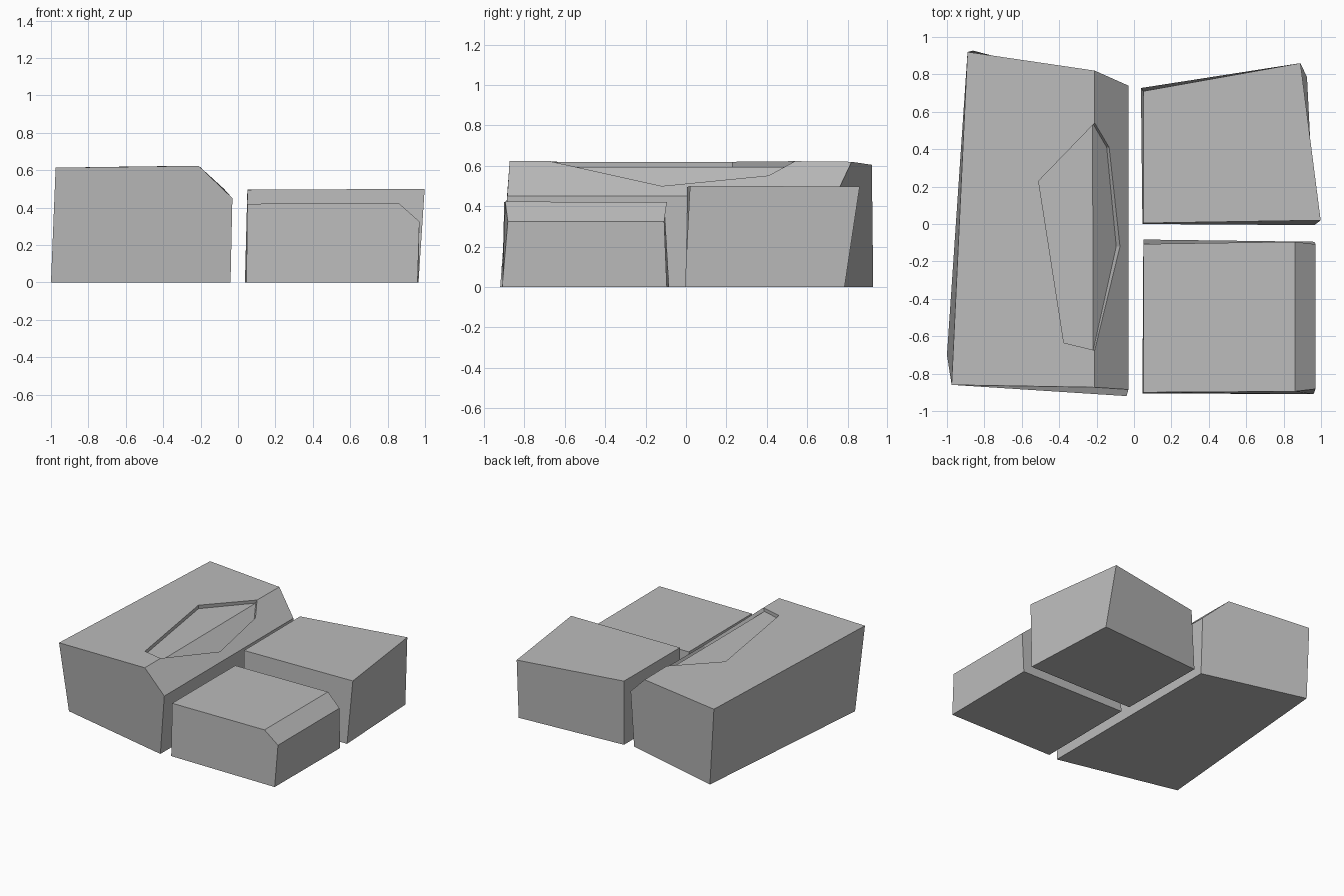
import bpy, bmesh

if "Cube" in bpy.data.objects:
    bpy.data.objects.remove(bpy.data.objects["Cube"])

stone = bpy.data.materials.new("stone grey")
stone.diffuse_color = (0.5, 0.5, 0.5, 1)
stone.use_nodes = True
stone.node_tree.nodes["Principled BSDF"].inputs["Base Color"].default_value = stone.diffuse_color


def build(name, points, faces):
    """Make one stone from named corner points and faces given as point names."""
    bm = bmesh.new()
    v = {k: bm.verts.new(p) for k, p in points.items()}
    for f in faces:
        bm.faces.new([v[k] for k in f.split()])
    bmesh.ops.recalc_face_normals(bm, faces=bm.faces)
    mesh = bpy.data.meshes.new(name)
    bm.to_mesh(mesh)
    bm.free()
    mesh.materials.append(stone)
    ob = bpy.data.objects.new(name, mesh)
    bpy.context.collection.objects.link(ob)
    return ob


# Corner names: f/b = front/back, l/r = left/right, 0 = ground, 1 = top,
# m = lower edge of the bevel on the right side.

# Large stone: leaning sides, bevelled right edge, chipped recess across the bevel
big = {
    "fl0": (-1.0, -0.70, 0), "fr0": (-0.04, -0.92, 0),
    "br0": (-0.04, 0.71, 0), "bl0": (-0.86, 0.927, 0),
    "fl1": (-0.975, -0.86, 0.613), "fr1": (-0.21, -0.873, 0.623),
    "br1": (-0.21, 0.82, 0.62), "bl1": (-0.89, 0.92, 0.605),
    "frm": (-0.03, -0.885, 0.45), "brm": (-0.03, 0.74, 0.45),
}
rim = [(-0.21, 0.54, 0.623), (-0.51, 0.23, 0.62), (-0.375, -0.635, 0.62),
       (-0.21, -0.675, 0.623), (-0.075, -0.12, 0.5), (-0.133, 0.41, 0.552)]
shift = [-0.012, 0, 0, -0.008, -0.02, -0.013]
for i, (x, y, z) in enumerate(rim):
    big[f"r{i}"] = (x, y, z)
    big[f"d{i}"] = (x + shift[i], y, z - 0.028)
big_faces = [
    "fl0 bl0 br0 fr0",                  # underside
    "fl0 fr0 frm fr1 fl1",              # front
    "bl0 bl1 br1 brm br0",              # back
    "fl0 fl1 bl1 bl0",                  # left
    "fr0 br0 brm frm",                  # right
    "fl1 fr1 r3 r2 r1 r0 br1 bl1",      # top around the recess
    "frm brm br1 r0 r5 r4 r3 fr1",      # bevel around the recess
    "d0 d1 d2 d3", "d0 d3 d4 d5",       # recess floor, folded at the bevel
]
big_faces += [f"r{i} r{(i + 1) % 6} d{(i + 1) % 6} d{i}" for i in range(6)]
build("large_stone", big, big_faces)

# Back right stone: plain leaning block
build("back_stone", {
    "fl0": (0.045, 0.0, 0), "fr0": (0.965, -0.006, 0),
    "br0": (0.925, 0.785, 0), "bl0": (0.037, 0.727, 0),
    "fl1": (0.05, 0.005, 0.495), "fr1": (0.998, 0.02, 0.5),
    "br1": (0.89, 0.86, 0.498), "bl1": (0.05, 0.71, 0.497),
}, ["fl0 bl0 br0 fr0", "fl1 fr1 br1 bl1", "fl0 fr0 fr1 fl1",
    "bl0 bl1 br1 br0", "fl0 fl1 bl1 bl0", "fr0 br0 br1 fr1"])

# Front right stone: low block with a bevelled right edge
build("front_stone", {
    "fl0": (0.045, -0.905, 0), "fr0": (0.96, -0.91, 0),
    "br0": (0.965, -0.095, 0), "bl0": (0.05, -0.083, 0),
    "fl1": (0.05, -0.9, 0.42), "fr1": (0.86, -0.895, 0.423),
    "br1": (0.86, -0.095, 0.42), "bl1": (0.05, -0.107, 0.418),
    "frm": (0.97, -0.882, 0.325), "brm": (0.97, -0.108, 0.325),
}, ["fl0 bl0 br0 fr0", "fl1 fr1 br1 bl1", "fl0 fr0 frm fr1 fl1",
    "bl0 bl1 br1 brm br0", "fl0 fl1 bl1 bl0", "fr0 br0 brm frm",
    "frm brm br1 fr1"])
